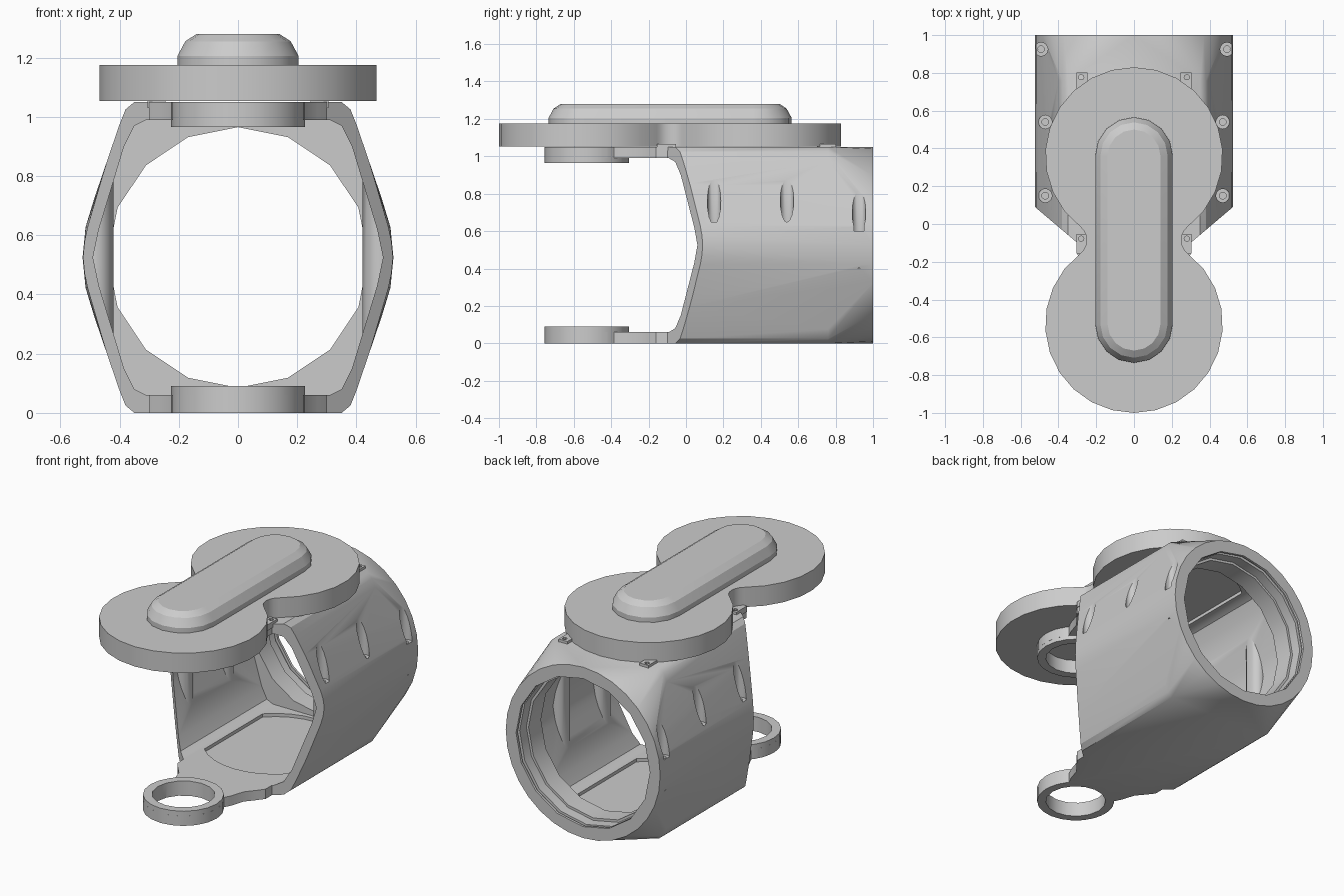
import bpy, bmesh, math
from math import sin, cos, radians, pi

if "Cube" in bpy.data.objects:
    bpy.data.objects.remove(bpy.data.objects["Cube"])

CZ = 0.525  # height of the bore axis


def make(name, bm):
    bmesh.ops.recalc_face_normals(bm, faces=bm.faces)
    me = bpy.data.meshes.new(name)
    bm.to_mesh(me)
    bm.free()
    ob = bpy.data.objects.new(name, me)
    bpy.context.collection.objects.link(ob)
    return ob


def prism(name, pts, lo, hi, axis='z'):
    """Extrude a 2D outline along z (pts = x,y) or along y (pts = x,z)."""
    bm = bmesh.new()
    place = (lambda p, t: (p[0], p[1], t)) if axis == 'z' else (lambda p, t: (p[0], t, p[1]))
    a, b = ([bm.verts.new(place(p, t)) for p in pts] for t in (lo, hi))
    n = len(pts)
    bm.faces.new(a)
    bm.faces.new(b)
    for i in range(n):
        bm.faces.new((a[i], a[(i + 1) % n], b[(i + 1) % n], b[i]))
    return make(name, bm)


def hull(name, points):
    bm = bmesh.new()
    for p in points:
        bm.verts.new(p)
    res = bmesh.ops.convex_hull(bm, input=bm.verts)
    junk = {g for g in res['geom_interior'] + res['geom_unused'] if isinstance(g, bmesh.types.BMVert)}
    bmesh.ops.delete(bm, geom=list(junk), context='VERTS')
    bmesh.ops.dissolve_limit(bm, angle_limit=radians(0.5), verts=bm.verts, edges=bm.edges)
    return make(name, bm)


def arc(cx, cy, r, a0, a1, n):
    return [(cx + r * cos(radians(a0 + (a1 - a0) * i / n)),
             cy + r * sin(radians(a0 + (a1 - a0) * i / n))) for i in range(n + 1)]


def circle(cx, cy, r, n):
    return arc(cx, cy, r, 0, 360, n)[:-1]


def mirrored(half):
    """Close a right-hand outline with its mirror image in x."""
    return half + [(-x, y) for x, y in reversed(half) if abs(x) > 1e-5]


def cut(ob, tool, op='DIFFERENCE'):
    m = ob.modifiers.new('cut', 'BOOLEAN')
    m.operation, m.solver, m.object = op, 'EXACT', tool
    bpy.context.view_layer.update()
    me = bpy.data.meshes.new_from_object(ob.evaluated_get(bpy.context.evaluated_depsgraph_get()))
    ob.modifiers.clear()
    ob.data = me
    bpy.data.objects.remove(tool)


def smooth(ob, deg=28):
    bpy.ops.object.select_all(action='DESELECT')
    ob.select_set(True)
    bpy.context.view_layer.objects.active = ob
    bpy.ops.object.shade_smooth_by_angle(angle=radians(deg))


# Housing: six-sided sleeve that blends into a round rear end
outer = mirrored([(0.35, 0), (0.38, 0.025), (0.40, 0.075), (0.50, 0.42), (0.522, CZ),
                  (0.50, 0.63), (0.40, 0.975), (0.38, 1.025), (0.35, 1.05)])
rim = circle(0, CZ, 0.525, 32)
housing = hull('housing', [(x, y, z) for y in (-0.9, 0.76) for x, z in outer]
               + [(x, y, z) for y in (0.95, 1.0) for x, z in rim])

# Plan outline: angled front edges, top and bottom arms with round ends
plan = mirrored(arc(0, -0.53, 0.225, -90, 40, 8)
                + [(0.195, -0.34), (0.22, -0.26), (0.27, -0.20), (0.30, -0.16), (0.30, -0.10),
                   (0.53, 0.095), (0.53, 1.1)])
cut(housing, prism('plan', plan, -0.1, 1.2), 'INTERSECT')

# Inner cavity, leaving vertical screw bosses along the side walls
inner = mirrored([(0.31, 0.06), (0.35, 0.08), (0.385, 0.15), (0.47, 0.43), (0.49, CZ),
                  (0.47, 0.62), (0.385, 0.90), (0.35, 0.97), (0.31, 0.99)])
cavity = prism('cavity', inner, -1.2, 0.78, 'y')
for s in (-1, 1):
    for y in (0.15, 0.54):
        cut(cavity, prism('boss', circle(s * 0.475, y, 0.055, 16), -0.1, 1.2))
cut(housing, cavity)

# Stepped rear bore
for r, y0, y1 in ((0.44, 0.70, 1.1), (0.455, 0.90, 1.1), (0.472, 0.965, 0.985)):
    cut(housing, prism('bore', circle(0, CZ, r, 16), y0, y1, 'y'))

# Shallow round recess in floor and roof
recess = [(max(-0.31, min(0.31, x)), y) for x, y in mirrored(arc(0, 0.36, 0.40, -90, 90, 16))
          if abs(x) < 0.33]
for z0, z1 in ((0.04, 0.2), (0.85, 1.01)):
    cut(housing, prism('recess', recess, z0, z1))

# Side screw pockets
for s in (-1, 1):
    for x, y, z in ((0.47, 0.15, 0.65), (0.47, 0.54, 0.65), (0.492, 0.925, 0.60)):
        cut(housing, prism('pocket', circle(s * x, y, 0.036, 16), z, 1.2))
        cut(housing, prism('screw_hole', circle(s * x, y, 0.018, 12), z - 0.2, z + 0.1))

# Pivot holes at the arm ends
cut(housing, prism('pivot_hole', circle(0, -0.53, 0.175, 16), -0.1, 1.2))
smooth(housing)

# Pivot collars
for name, z0, z1 in (('lower_collar', 0.0, 0.09), ('upper_collar', 0.965, 1.05)):
    collar = prism(name, circle(0, -0.53, 0.2255, 20), z0, z1)
    cut(collar, prism('hole', circle(0, -0.53, 0.175, 16), -0.1, 1.2))
    smooth(collar)

# Figure-eight cover plate with filleted waist
cover = prism('cover_plate', mirrored(
    arc(0, -0.53, 0.47, -90, 52.6, 10)
    + arc(0.34, -0.085, 0.09, 232.6, 127.4, 6)[1:-1]
    + arc(0, 0.36, 0.47, -52.6, 90, 10)), 1.053, 1.175)
smooth(cover, 20)

# Raised rounded spine on the cover
spine = hull('cover_spine', [
    (x, y, z) for z, r in ((1.17, 0.205), (1.205, 0.205), (1.255, 0.178), (1.28, 0.14))
    for x, y in arc(0, 0.36, r, 0, 180, 8) + arc(0, -0.53, r, 180, 360, 8)])
smooth(spine, 25)

# Corner tabs that hold the cover
for s in (-1, 1):
    for y in (0.77, -0.085):
        c = s * 0.275
        tab = prism('cover_tab', [(c - 0.03, y - 0.07), (c + 0.03, y - 0.07),
                                  (c + 0.03, y + 0.032), (c - 0.03, y + 0.032)], 1.03, 1.066)
        cut(tab, prism('hole', circle(s * 0.28, y + 0.007, 0.014, 10), 1.045, 1.2))
